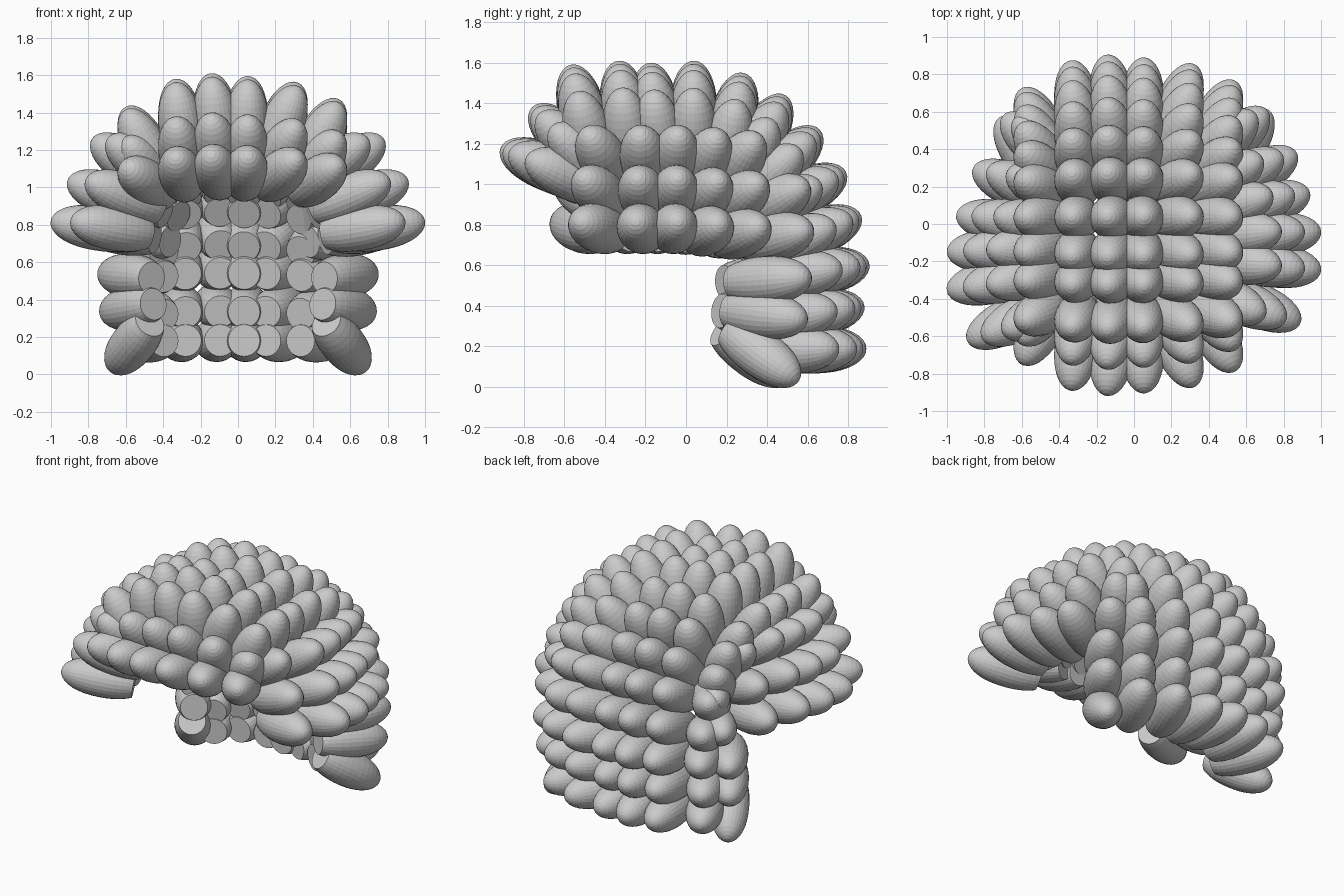
import bpy, bmesh, math
from mathutils import Vector

if "Cube" in bpy.data.objects:
    bpy.data.objects.remove(bpy.data.objects["Cube"])

SEG = 28
RINGS = 14
RADIUS = 0.119
HALF = 0.27      # half length of the full egg shape
CUT = -0.70      # the egg is cut flat here (fraction of HALF)
LENGTH = HALF * (1 - CUT)


def add_tuft(bm, tip, direction):
    """One egg-shaped lock with a flat inner end, ending at tip."""
    d = Vector(direction).normalized()
    tip = Vector(tip)
    mid = tip - d * HALF
    rot = d.to_track_quat('Z', 'Y')
    start = math.acos(CUT)
    rings = []
    for k in range(RINGS):
        a = start * (1 - k / RINGS)
        h = math.cos(a)
        # the outer half is slightly blunter than an ellipse
        r = RADIUS * (1 - abs(h) ** (2.35 if h > 0 else 2.0)) ** 0.5
        rings.append([bm.verts.new(mid + rot @ Vector((
            r * math.cos(2 * math.pi * i / SEG),
            r * math.sin(2 * math.pi * i / SEG), h * HALF))) for i in range(SEG)])
    bm.faces.new(rings[0][::-1])
    for a, b in zip(rings, rings[1:]):
        for i in range(SEG):
            j = (i + 1) % SEG
            bm.faces.new((a[i], a[j], b[j], b[i]))
    top = bm.verts.new(tip)
    for i in range(SEG):
        bm.faces.new((rings[-1][i], rings[-1][(i + 1) % SEG], top))


def make_part(name, tufts):
    bm = bmesh.new()
    for tip, direction in tufts:
        add_tuft(bm, tip, direction)
    me = bpy.data.meshes.new(name)
    bm.to_mesh(me)
    bm.free()
    ob = bpy.data.objects.new(name, me)
    bpy.context.collection.objects.link(ob)
    return ob


# columns across the head: x of tip, sideways lean, drop from the centre line
COLUMNS = [(-0.60, -0.50, 0.18), (-0.335, -0.12, 0.03), (-0.145, -0.11, 0.0),
           (0.055, 0.05, 0.015), (0.32, 0.40, 0.05), (0.54, 0.50, 0.14)]


def rows(profile):
    out = []
    for y, z, deg in profile:
        c, s = math.cos(math.radians(deg)), math.sin(math.radians(deg))
        for x, lean, drop in COLUMNS:
            out.append(((x, y - drop * c, z - drop * s), (lean, c, s)))
    return out


# centre line rows: y, z of the tip and angle from +y
make_part("front_hair", rows([(-0.915, 1.18, 158), (-0.76, 1.38, 136)]))
make_part("top_hair", rows([(-0.57, 1.59, 104), (-0.335, 1.61, 97), (-0.18, 1.60, 97),
                            (0.04, 1.61, 89), (0.285, 1.55, 77), (0.49, 1.44, 61)]))
make_part("back_hair", rows([(0.66, 1.27, 43), (0.79, 1.06, 25), (0.865, 0.845, 20),
                             (0.905, 0.605, 8), (0.88, 0.40, 8), (0.89, 0.19, 1)]))

# side rings in plan, repeated on three levels: z, x scale, y scale, upward tilt
RIGHT = [(0.89, -0.53), (1.0, -0.25), (1.0, -0.04), (0.94, 0.17), (0.87, 0.38), (0.71, 0.61)]
LEFT = [(-0.89, -0.63), (-1.0, -0.36), (-1.0, -0.15), (-0.95, 0.05),
        (-0.86, 0.30), (-0.70, 0.58)]
LEVELS = [(0.82, 1.0, 1.0, 0.15), (1.04, 0.91, 0.97, 0.36), (1.26, 0.78, 0.92, 0.65)]


def side(ring):
    out = []
    for k, (z, sx, sy, tilt) in enumerate(LEVELS):
        for x, y in (ring if k < 2 else ring[:-1]):
            out.append(((x * sx, y * sy, z - 0.07 * max(0, y)),
                        Vector((x, (y + 0.12) * 0.9, 0)).normalized() + Vector((0, 0, tilt))))
    return out


make_part("right_side_hair", side(RIGHT))
make_part("left_side_hair", side(LEFT))

# nape locks beside the lower back rows
nape = []
for s in (-1, 1):
    dy = 0.02 * s
    nape += [((s * 0.72, 0.59 + dy, 0.54), (s * 0.56, 0.82, 0.05)),
             ((s * 0.71, 0.57 + dy, 0.33), (s * 0.56, 0.82, -0.10)),
             ((s * 0.67, 0.53 + dy, 0.03), (s * 0.42, 0.70, -0.52))]
make_part("nape_hair", nape)
